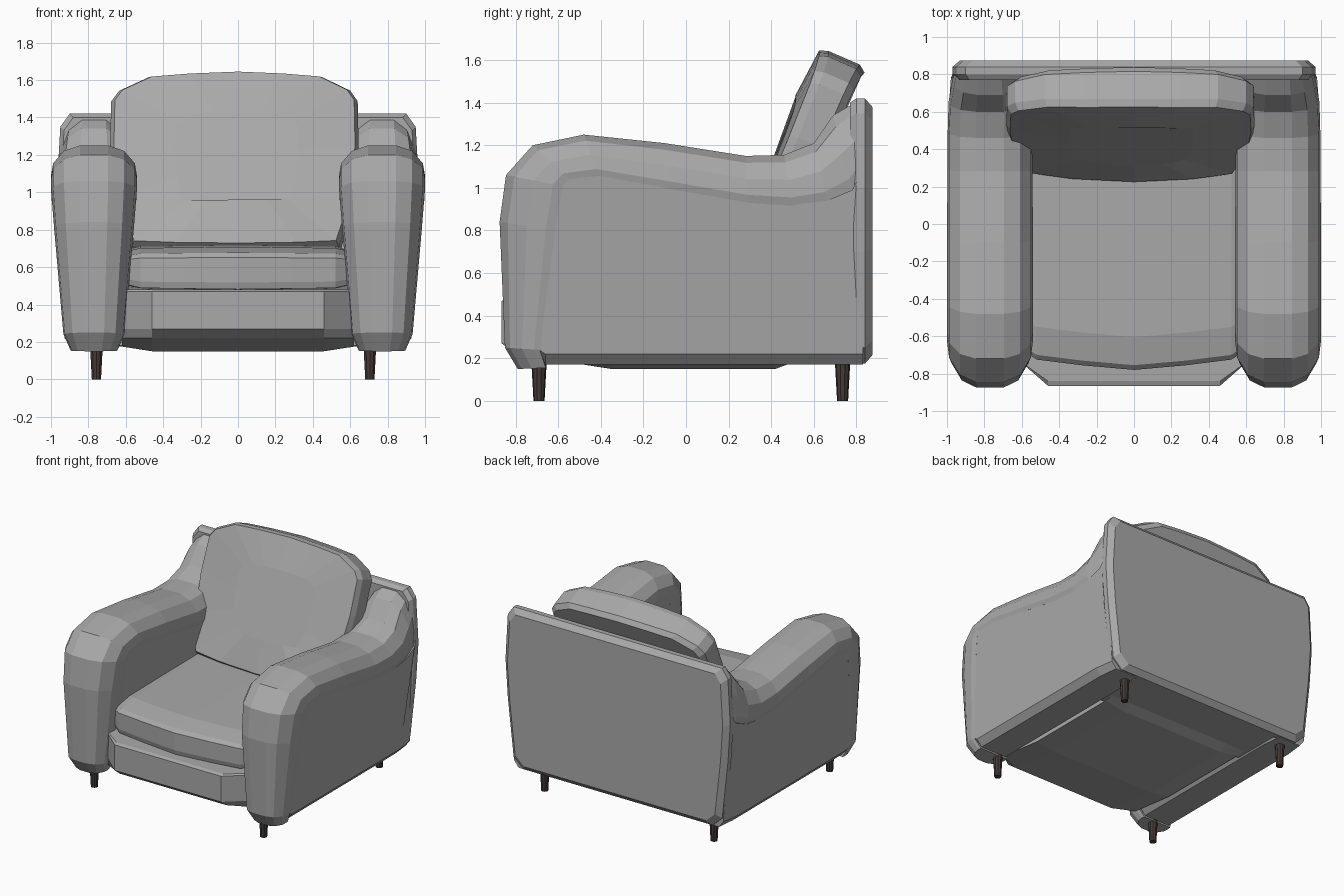
import bpy, bmesh
from mathutils import Vector

if "Cube" in bpy.data.objects:
    bpy.data.objects.remove(bpy.data.objects["Cube"])


def material(name, rgb):
    mat = bpy.data.materials.new(name)
    mat.diffuse_color = (*rgb, 1)
    mat.use_nodes = True
    mat.node_tree.nodes["Principled BSDF"].inputs["Base Color"].default_value = mat.diffuse_color
    return mat


fabric = material("grey_fabric", (0.4, 0.4, 0.4))
wood = material("dark_wood", (0.06, 0.043, 0.038))


def loft(name, rings, mirror=False):
    """Skin a list of equal-length point rings and cap both ends."""
    bm = bmesh.new()
    vs = [[bm.verts.new(p) for p in r] for r in rings]
    n = len(vs[0])
    for a, b in zip(vs, vs[1:]):
        for i in range(n):
            j = (i + 1) % n
            bm.faces.new((a[i], a[j], b[j], b[i]))
    bm.faces.new(vs[0][::-1])
    bm.faces.new(vs[-1])
    bmesh.ops.recalc_face_normals(bm, faces=bm.faces)
    me = bpy.data.meshes.new(name)
    bm.to_mesh(me)
    bm.free()
    me.materials.append(fabric)
    ob = bpy.data.objects.new(name, me)
    bpy.context.collection.objects.link(ob)
    if mirror:
        ob.modifiers.new("Mirror", 'MIRROR')
    return ob


def half(z):
    """Half width of an arm at height z (narrower toward the floor)."""
    t = min(max((z - 0.2) / 0.8, 0), 1)
    return 0.16 + 0.07 * t


# Arm roll: outer point, crease point (y, z) and width factor per station
ARM_X = 0.77
path = [((-0.79, 0.15), (-0.66, 0.155), 0.78), ((-0.85, 0.25), (-0.69, 0.24), 1),
        ((-0.875, 0.84), (-0.62, 0.80), 1), ((-0.845, 1.06), (-0.585, 1.01), 1),
        ((-0.72, 1.20), (-0.55, 1.045), 1), ((-0.48, 1.25), (-0.41, 1.06), 1),
        ((-0.10, 1.21), (-0.08, 1.00), 1), ((0.28, 1.15), (0.29, 0.935), 1),
        ((0.46, 1.155), (0.50, 0.92), 1), ((0.60, 1.21), (0.66, 0.94), 0.97),
        ((0.69, 1.34), (0.78, 0.99), 0.88), ((0.80, 1.405), (0.83, 1.08), 0.8)]
section = [(-0.02, 0.97), (0.15, 1.0), (0.5, 0.95), (0.85, 0.7), (1.0, 0.33)]
section += [(t, -f) for t, f in reversed(section)]
rings = []
for o, i, w in path:
    ring = []
    for t, f in section:
        y, z = Vector(i).lerp(Vector(o), t)
        ring.append((ARM_X + f * w * half(z), y, z))
    rings.append(ring)
loft("arm_roll", rings, True)

# Arm side panels under the roll, chamfered along the bottom
rings = []
for f, zb in ((-0.97, 0.22), (-0.7, 0.17), (0.7, 0.17), (0.97, 0.22)):
    prof = [p[1] for p in path[1:]] + [(0.83, zb), (0.68, zb), (-0.66, zb)]
    rings.append([(ARM_X + f * half(z) * (0.85 if y > 0.8 else 0.94 if y > 0.75 else 1), y, z)
                  for y, z in prof])
loft("arm_body", rings, True)

# Back panel with softened rim
right = [(0.82, 0.175), (0.90, 0.25), (0.95, 0.7), (0.97, 1.0), (0.95, 1.35), (0.90, 1.42)]
outline = right + [(-x, z) for x, z in reversed(right)]


def back_ring(y, inset):
    return [(x * (1 - inset / 0.95), y, 0.8 + (z - 0.8) * (1 - inset / 0.62)) for x, z in outline]


loft("back_panel", [back_ring(0.77, 0.02), back_ring(0.80, 0.0), back_ring(0.84, 0.0),
                    back_ring(0.875, 0.04)])

# Seat base with chamfered front corners and sloping underside
base = [(-0.84, 0.48), (-0.865, 0.47), (-0.865, 0.27), (-0.80, 0.22), (-0.35, 0.15),
        (0.42, 0.15), (0.50, 0.18), (0.50, 0.50)]
rings = []
for x, d, lift in ((-0.62, 0.14, 0.025), (-0.46, 0, 0), (0.46, 0, 0), (0.62, 0.14, 0.025)):
    rings.append([(x, max(y, -0.865 + d), max(z, 0.15 + lift)) for y, z in base])
loft("seat_base", rings)

# Inner frame filling the space under the back cushion
loft("inner_frame", [[(x, y, z) for y, z in ((0.4, 0.18), (0.82, 0.18), (0.82, 1.0), (0.6, 1.0), (0.4, 0.6))]
                     for x in (-0.65, 0.65)])

# Seat cushion, bulging forward in the middle
seat = [(0.50, 0.48), (-0.745, 0.485), (-0.755, 0.52), (-0.755, 0.65), (-0.73, 0.675),
        (-0.58, 0.705), (0.50, 0.715)]
rings = []
for x, d, s in ((0.60, 0.08, 0.8), (0.52, 0.03, 0.97), (0.28, 0, 1.0), (0, -0.025, 1.03),
                (-0.28, 0, 1.0), (-0.52, 0.03, 0.97), (-0.60, 0.08, 0.8)):
    rings.append([(x, y + (d if y < 0 else 0), 0.6 + (z - 0.6) * s) for y, z in seat])
loft("seat_cushion", rings)

# Back cushion, leaning back; outline is (x, distance up the slope)
up, out = Vector((0, 0.40, 0.917)), Vector((0, 0.917, -0.40))
edge = [(0.32, 0.01), (0.54, 0.03), (0.62, 0.3), (0.645, 0.6), (0.64, 0.87), (0.60, 0.93),
        (0.45, 1.005), (0.25, 1.02)]
edge = [(0, 0)] + edge + [(0, 1.03)] + [(-x * 1.06, v) for x, v in reversed(edge)]
rings = []
for d, s in ((-0.03, 0.5), (-0.012, 0.97), (0.03, 1.0), (0.19, 1.0), (0.225, 0.95)):
    ring = []
    for x, v in edge:
        bow = 0.05 * (x / 0.65) ** 2 * (1 - 0.6 * v if d < 0.1 else -0.3)
        p = Vector((x * s, 0.23, 0.71)) + up * (0.52 + (v - 0.52) * s) + out * (d + bow)
        ring.append(p)
    rings.append(ring)
loft("back_cushion", rings)

# Tapered wooden legs
for label, y in (("front_leg", -0.69), ("back_leg", 0.735)):
    for x in (-0.757, 0.705):
        bpy.ops.mesh.primitive_cone_add(vertices=10, radius1=0.026, radius2=0.038, depth=0.22,
                                        location=(x, y, 0.11))
        leg = bpy.context.object
        leg.name = label
        leg.data.materials.append(wood)
